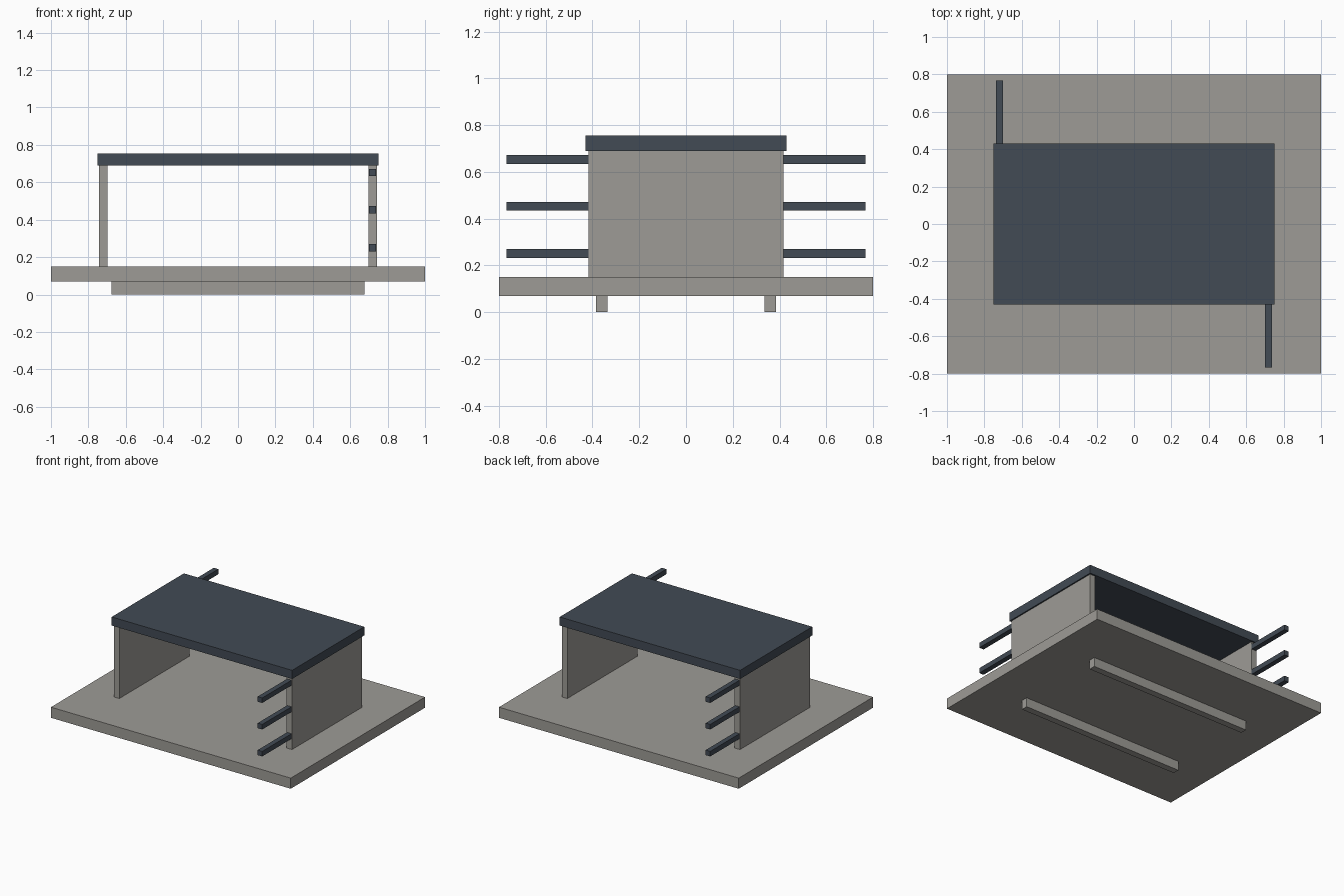
import bpy
import bmesh
from mathutils import Matrix, Vector

default_cube = bpy.data.objects.get("Cube")
if default_cube:
    bpy.data.objects.remove(default_cube, do_unlink=True)


def make_material(name, rgb):
    mat = bpy.data.materials.new(name)
    mat.use_nodes = True
    color = (*rgb, 1.0)
    mat.diffuse_color = color
    bsdf = next(n for n in mat.node_tree.nodes if n.type == "BSDF_PRINCIPLED")
    bsdf.inputs["Base Color"].default_value = color
    return mat


concrete = make_material("warm grey concrete", (0.34, 0.33, 0.305))
slate = make_material("dark slate blue", (0.054, 0.069, 0.089))


def box(name, center, size, mat):
    """Flat-shaded box with its origin at its centre."""
    bm = bmesh.new()
    bmesh.ops.create_cube(bm, size=1.0, matrix=Matrix.Diagonal((*size, 1.0)))
    mesh = bpy.data.meshes.new(name)
    bm.to_mesh(mesh)
    bm.free()
    mesh.materials.append(mat)
    obj = bpy.data.objects.new(name, mesh)
    obj.location = Vector(center)
    bpy.context.collection.objects.link(obj)
    return obj


# Base slab and the overhanging roof
box("base_slab", (0, 0, 0.11), (2.0, 1.6, 0.08), concrete)
box("roof_slab", (0, 0, 0.7225), (1.505, 0.86, 0.065), slate)

# Runners under the base
for side, sign in (("front", -1), ("back", 1)):
    box(f"{side}_runner", (0, sign * 0.36, 0.035), (1.355, 0.05, 0.07), concrete)

# Side walls, each with three rails leaving one end
for side, sign in (("left", 1), ("right", -1)):
    x = sign * 0.72
    box(f"{side}_wall", (x, 0, 0.42), (0.045, 0.835, 0.54), concrete)
    for level, z in (("lower", 0.25), ("middle", 0.453), ("upper", 0.653)):
        box(f"{side}_{level}_rail", (x, -sign * 0.592, z), (0.038, 0.35, 0.038), slate)
